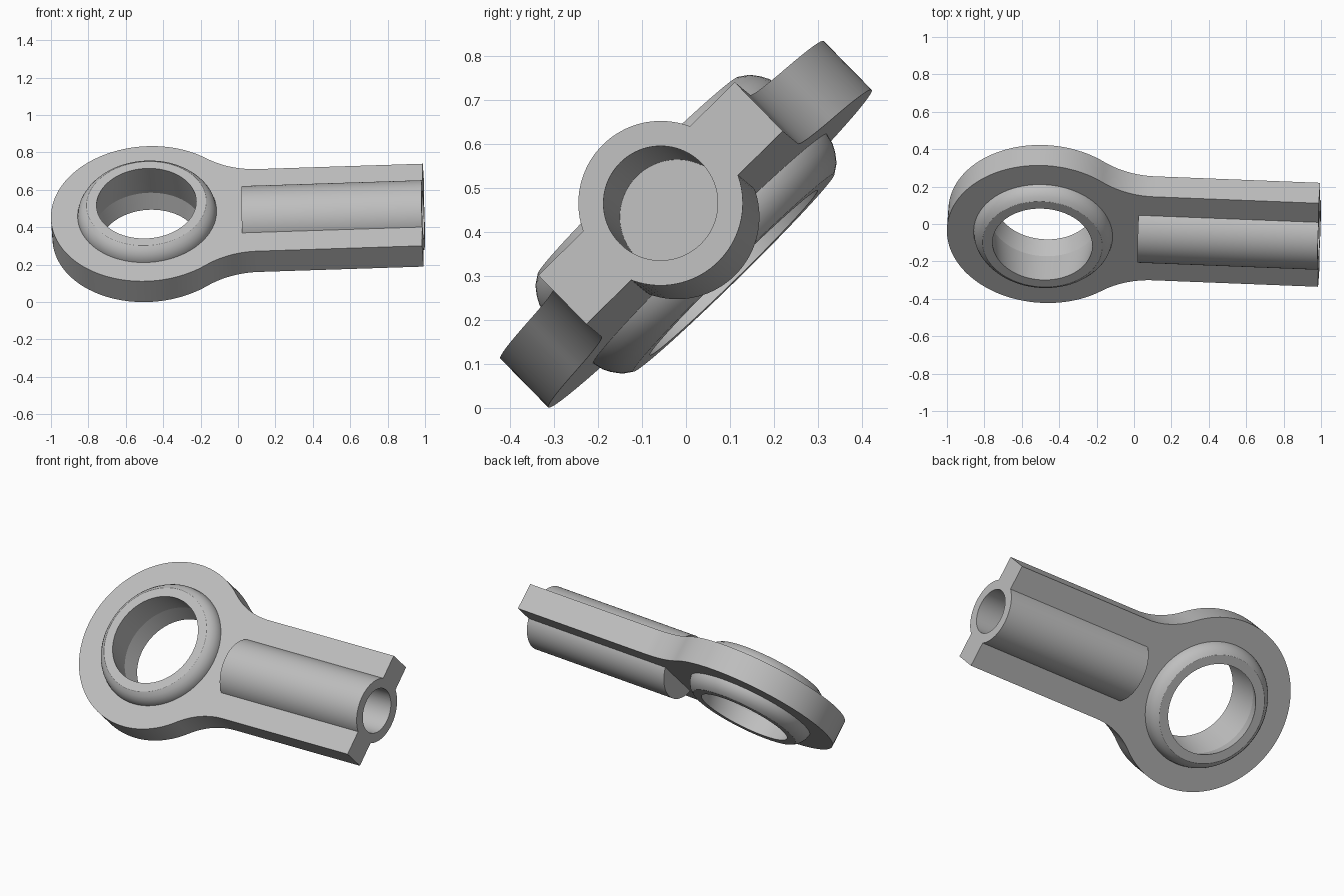
import bpy, bmesh
from math import radians, pi, sin, cos, sqrt, atan2
from mathutils import Matrix

if "Cube" in bpy.data.objects:
    bpy.data.objects.remove(bpy.data.objects["Cube"], do_unlink=True)

# Main sizes, measured from the centre of the eye
EYE_R, HALF_T, HALF_W, LENGTH, FILLET = 0.515, 0.078, 0.313, 1.474, 0.45
BARREL_R, BORE_R, BARREL_START = 0.187, 0.13, 0.51
SEG = 96

# The whole part lies tilted about its length and slightly raised at the shank
POSE = (Matrix.Translation((-0.482, 0, 0.417)) @ Matrix.Rotation(radians(44.5), 4, "X")
        @ Matrix.Rotation(radians(-0.3), 4, "Z") @ Matrix.Rotation(radians(-2.9), 4, "Y"))

steel = bpy.data.materials.new("steel_grey")
steel.use_nodes = True
steel.diffuse_color = (0.52, 0.52, 0.52, 1)
steel.node_tree.nodes["Principled BSDF"].inputs["Base Color"].default_value = steel.diffuse_color


def finish(bm, name):
    bmesh.ops.recalc_face_normals(bm, faces=bm.faces)
    mesh = bpy.data.meshes.new(name)
    bm.to_mesh(mesh)
    bm.free()
    mesh.materials.append(steel)
    obj = bpy.data.objects.new(name, mesh)
    bpy.context.collection.objects.link(obj)
    return obj


def cylinder(name, radius, depth, matrix):
    bm = bmesh.new()
    bmesh.ops.create_cone(bm, cap_ends=True, segments=SEG, radius1=radius,
                          radius2=radius, depth=depth, matrix=matrix)
    return finish(bm, name)


def along_shank(name, radius, start, end):
    turn = Matrix.Translation(((start + end) / 2, 0, 0)) @ Matrix.Rotation(pi / 2, 4, "Y")
    return cylinder(name, radius, end - start, turn)


def lathe_ring(name, profile):
    # Closed profile of (radius, height) spun around the eye axis
    bm = bmesh.new()
    rings = [[bm.verts.new((r * cos(2 * pi * i / SEG), r * sin(2 * pi * i / SEG), z))
              for i in range(SEG)] for r, z in profile]
    for a, b in zip(rings, rings[1:] + rings[:1]):
        for i in range(SEG):
            j = (i + 1) % SEG
            bm.faces.new((a[i], a[j], b[j], b[i]))
    return finish(bm, name)


def combine(target, tool, operation):
    mod = target.modifiers.new(operation, "BOOLEAN")
    mod.operation, mod.object, mod.solver = operation, tool, "EXACT"
    bpy.context.view_layer.objects.active = target
    bpy.ops.object.modifier_apply(modifier=mod.name)
    bpy.data.objects.remove(tool, do_unlink=True)


def smooth(obj, angle):
    bpy.ops.object.select_all(action="DESELECT")
    obj.select_set(True)
    bpy.context.view_layer.objects.active = obj
    bpy.ops.object.shade_smooth_by_angle(angle=radians(angle))


# Half outline: round eye, concave neck fillet, straight shank
neck_x = sqrt((EYE_R + FILLET) ** 2 - (HALF_W + FILLET) ** 2)
neck_y = HALF_W + FILLET
join = atan2(neck_y, neck_x)
half = [(EYE_R * cos(a), EYE_R * sin(a))
        for a in (pi + (join - pi) * i / 44 for i in range(45))]
sweep = pi / 2 - join
half += [(neck_x + FILLET * cos(a), neck_y + FILLET * sin(a))
         for a in (join + pi + sweep * i / 16 for i in range(1, 17))]
half.append((LENGTH, HALF_W))
outline = half + [(x, -y) for x, y in reversed(half[1:])]

# Flat body plate
bm = bmesh.new()
face = bm.faces.new([bm.verts.new((x, y, -HALF_T)) for x, y in outline])
top = bmesh.ops.extrude_face_region(bm, geom=[face])["geom"]
bmesh.ops.translate(bm, vec=(0, 0, 2 * HALF_T),
                    verts=[v for v in top if isinstance(v, bmesh.types.BMVert)])
body = finish(bm, "eye_and_shank")

# Round barrel with its blind bore, and the opening of the eye
combine(body, along_shank("barrel", BARREL_R, BARREL_START, LENGTH), "UNION")
combine(body, along_shank("bore", BORE_R, BARREL_START + 0.01, LENGTH + 0.1), "DIFFERENCE")
combine(body, cylinder("eye_opening", 0.34, 1, Matrix.Identity(4)), "DIFFERENCE")

# Bushing with rounded shoulders and a hollowed seat
shoulder = [(0.372, 0.078), (0.366, 0.103), (0.357, 0.12), (0.342, 0.14), (0.32, 0.155)]
profile = ([(r, -z) for r, z in reversed(shoulder)] + shoulder
           + [(0.267, 0.155), (0.295, -0.055), (0.267, -0.155)])
bushing = lathe_ring("eye_bushing", profile)

for obj in (body, bushing):
    obj.matrix_world = POSE
    smooth(obj, 22)
